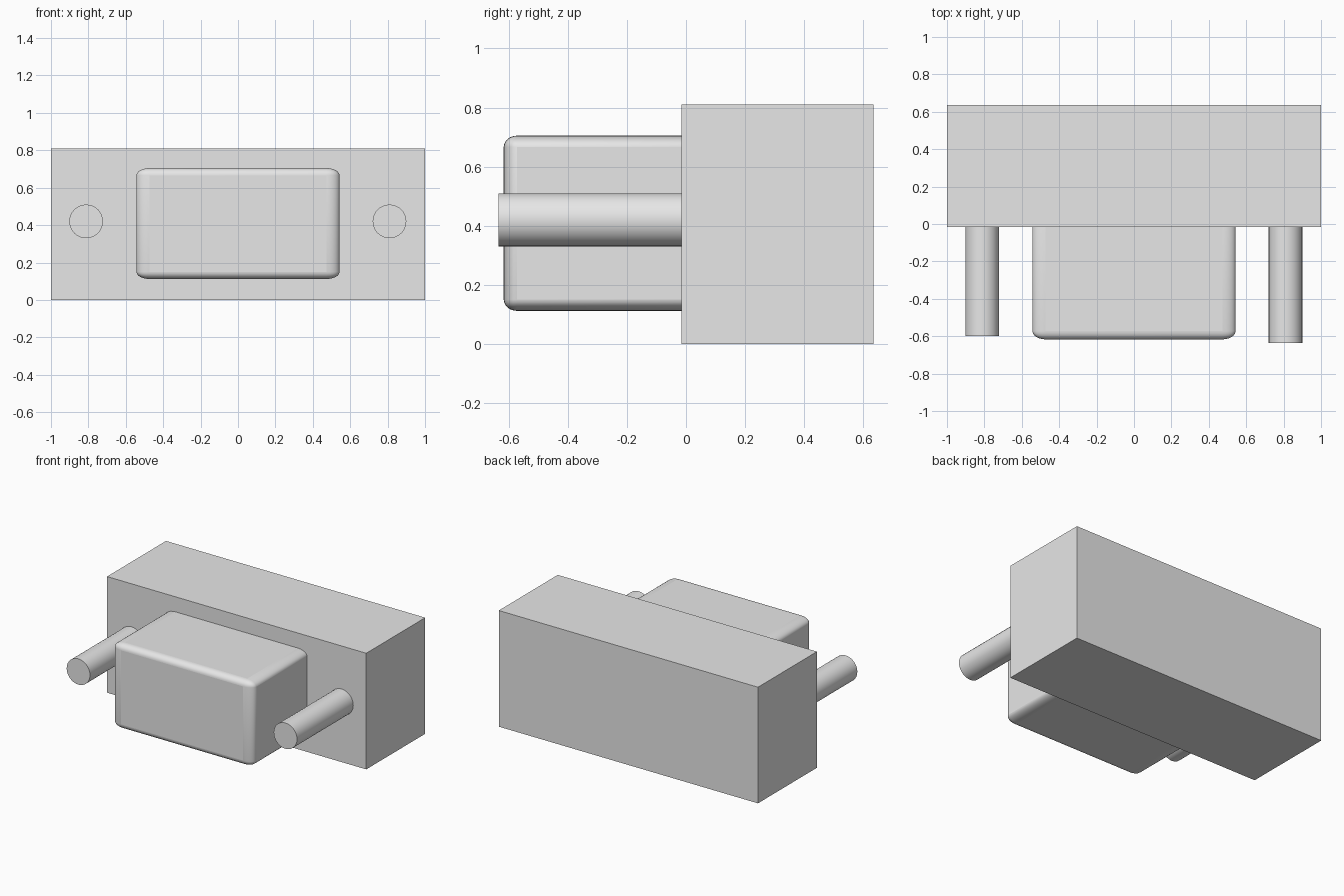
import bpy
import math

if "Cube" in bpy.data.objects:
    bpy.data.objects.remove(bpy.data.objects["Cube"], do_unlink=True)

grey = bpy.data.materials.new("plain_grey")
grey.use_nodes = True
COLOUR = (0.8, 0.8, 0.8, 1.0)
grey.diffuse_color = COLOUR
grey.node_tree.nodes["Principled BSDF"].inputs["Base Color"].default_value = COLOUR

BODY_FRONT = -0.015
BODY_BACK = 0.635


def finish(name):
    obj = bpy.context.object
    obj.name = name
    obj.data.materials.append(grey)
    return obj


def box(name, low, high):
    """Box between two opposite corners, with its scale left live."""
    bpy.ops.mesh.primitive_cube_add(
        size=2, location=[(a + b) / 2 for a, b in zip(low, high)])
    obj = finish(name)
    obj.scale = [(b - a) / 2 for a, b in zip(low, high)]
    return obj


def pin(name, x, front):
    """Round pin running from inside the body out to its front end."""
    back = BODY_FRONT + 0.05
    bpy.ops.mesh.primitive_cylinder_add(
        vertices=32, radius=0.09, depth=back - front,
        location=(x, (front + back) / 2, 0.42),
        rotation=(math.pi / 2, 0, 0))
    finish(name)
    bpy.ops.object.shade_smooth_by_angle(angle=math.radians(35))


# Main block
box("body", (-1, BODY_FRONT, 0), (1, BODY_BACK, 0.81))

# Plug: the bevel stretches with the live scale, giving oval corners
plug = box("plug", (-0.543, -0.617, 0.112), (0.543, 0.07, 0.705))
bevel = plug.modifiers.new("rounded_edges", "BEVEL")
bevel.width = 0.13
bevel.segments = 6
bpy.ops.object.shade_smooth_by_angle(angle=math.radians(35))

# Side pins, slightly different in length
pin("right_pin", -0.812, -0.60)
pin("left_pin", 0.81, -0.635)
